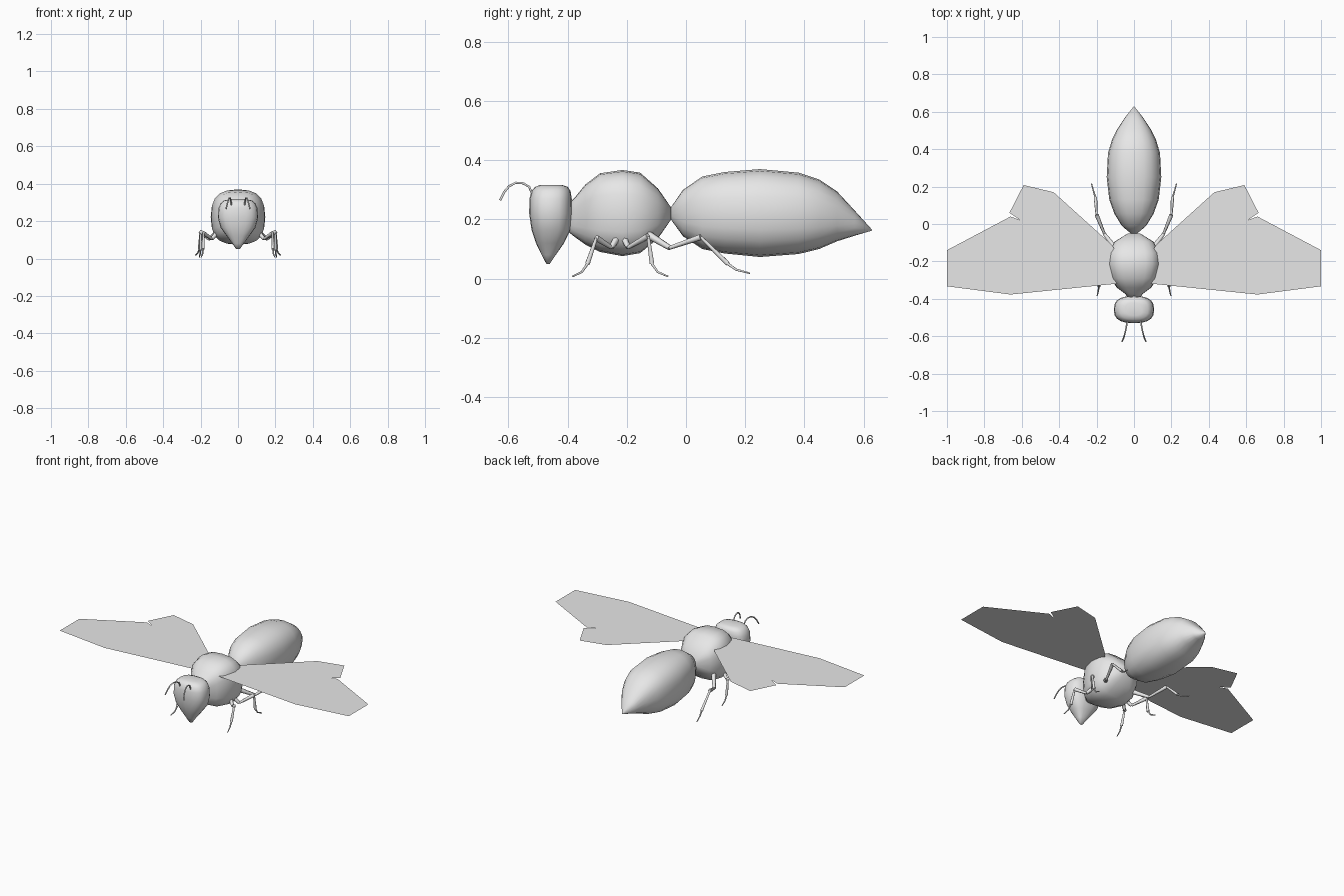
import bpy, bmesh, math

if "Cube" in bpy.data.objects:
    bpy.data.objects.remove(bpy.data.objects["Cube"])

grey = bpy.data.materials.new("plain grey")
grey.diffuse_color = (0.8, 0.8, 0.8, 1)
grey.use_nodes = True
grey.node_tree.nodes["Principled BSDF"].inputs["Base Color"].default_value = grey.diffuse_color


def add_mesh(name, bm, smooth=True):
    me = bpy.data.meshes.new(name)
    bm.to_mesh(me)
    bm.free()
    me.materials.append(grey)
    ob = bpy.data.objects.new(name, me)
    bpy.context.collection.objects.link(ob)
    for p in me.polygons:
        p.use_smooth = smooth
    return ob


def loft(name, rings, power, place, sides=20):
    """Skin rounded-square rings; place() maps ring data and unit circle to a point."""
    bm = bmesh.new()
    loops = []
    for r in rings:
        loop = []
        for i in range(sides):
            a = 2 * math.pi * i / sides
            c, s = math.cos(a), math.sin(a)
            u = math.copysign(abs(c) ** (2 / power), c)
            v = math.copysign(abs(s) ** (2 / power), s)
            loop.append(bm.verts.new(place(r, u, v)))
        loops.append(loop)
    for a, b in zip(loops, loops[1:]):
        for i in range(sides):
            j = (i + 1) % sides
            bm.faces.new((a[i], a[j], b[j], b[i]))
    bm.faces.new(loops[0])
    bm.faces.new(loops[-1])
    bmesh.ops.recalc_face_normals(bm, faces=bm.faces)
    return add_mesh(name, bm)


def along_y(r, u, v):      # ring: y, half width, bottom, top
    y, w, lo, hi = r
    return (w * u, y, (lo + hi) / 2 + (hi - lo) / 2 * v)


def along_z(r, u, v):      # ring: z, half width, front, back
    z, w, fr, bk = r
    return (w * u, (fr + bk) / 2 + (bk - fr) / 2 * v, z)


# Body parts
loft("abdomen", [
    (-0.055, 0.012, 0.205, 0.235), (-0.01, 0.065, 0.143, 0.30),
    (0.055, 0.105, 0.10, 0.345), (0.13, 0.132, 0.085, 0.36),
    (0.25, 0.146, 0.073, 0.37), (0.38, 0.139, 0.083, 0.358),
    (0.45, 0.118, 0.10, 0.335), (0.51, 0.088, 0.126, 0.295),
    (0.57, 0.048, 0.145, 0.23), (0.628, 0.002, 0.162, 0.166)], 2.4, along_y)

loft("thorax", [
    (-0.40, 0.030, 0.16, 0.25), (-0.375, 0.045, 0.14, 0.275),
    (-0.34, 0.092, 0.115, 0.318), (-0.29, 0.125, 0.09, 0.356),
    (-0.215, 0.143, 0.076, 0.367), (-0.155, 0.136, 0.086, 0.358),
    (-0.095, 0.105, 0.135, 0.305), (-0.05, 0.032, 0.20, 0.24)], 2.9, along_y)

loft("head", [
    (0.05, 0.010, -0.472, -0.460), (0.08, 0.030, -0.488, -0.44),
    (0.12, 0.060, -0.507, -0.412), (0.165, 0.093, -0.522, -0.39),
    (0.22, 0.108, -0.53, -0.385), (0.27, 0.104, -0.529, -0.386),
    (0.296, 0.092, -0.522, -0.39), (0.31, 0.075, -0.51, -0.40),
    (0.317, 0.045, -0.49, -0.42)], 2.6, along_z)


def limb(name, points, radii):
    """Tapered round tube through the points."""
    cu = bpy.data.curves.new(name, 'CURVE')
    cu.dimensions = '3D'
    cu.bevel_depth = 1.0
    cu.bevel_resolution = 1
    cu.use_fill_caps = True
    sp = cu.splines.new('POLY')
    sp.points.add(len(points) - 1)
    for p, co, r in zip(sp.points, points, radii):
        p.co = (*co, 1)
        p.radius = r
    tmp = bpy.data.objects.new(name + "_path", cu)
    bpy.context.collection.objects.link(tmp)
    bpy.context.view_layer.update()
    me = bpy.data.meshes.new_from_object(
        tmp.evaluated_get(bpy.context.evaluated_depsgraph_get()))
    bpy.data.objects.remove(tmp)
    me.materials.clear()
    me.materials.append(grey)
    for p in me.polygons:
        p.use_smooth = True
    bpy.context.collection.objects.link(bpy.data.objects.new(name, me))


# Joints of each leg: hip, lower hip, knee, ankle, mid foot, toe
legs = {
    "front_leg": [(0.10, -0.225, 0.15), (0.14, -0.252, 0.105), (0.185, -0.303, 0.137),
                  (0.187, -0.333, 0.05), (0.19, -0.352, 0.022), (0.197, -0.384, 0.007)],
    "middle_leg": [(0.10, -0.215, 0.15), (0.145, -0.195, 0.105), (0.20, -0.128, 0.143),
                   (0.20, -0.115, 0.05), (0.203, -0.095, 0.022), (0.207, -0.06, 0.007)],
    "hind_leg": [(0.10, -0.13, 0.15), (0.157, -0.055, 0.104), (0.20, 0.05, 0.14),
                 (0.206, 0.141, 0.05), (0.215, 0.17, 0.03), (0.227, 0.216, 0.018)],
}
wing = [(0.06, -0.20), (0.083, -0.318), (0.66, -0.377), (1.0, -0.333), (1.0, -0.14),
        (0.66, 0.04), (0.607, 0.02), (0.666, 0.06), (0.59, 0.208), (0.43, 0.17),
        (0.12, -0.11)]
feeler = [(0.035, -0.515, 0.275), (0.038, -0.53, 0.31), (0.041, -0.55, 0.322),
          (0.046, -0.575, 0.324), (0.052, -0.598, 0.312), (0.057, -0.614, 0.293),
          (0.064, -0.628, 0.265)]

for side, s in (("left", -1), ("right", 1)):
    # Legs: thigh and shin swell at the upper end, foot is thin
    for name, pts in legs.items():
        h, c, k, a, m, t = [(s * x, y, z) for x, y, z in pts]
        limb(f"{name}_hip_{side}", [h, c], [0.014, 0.009])
        limb(f"{name}_thigh_{side}", [c, k], [0.007, 0.011])
        limb(f"{name}_shin_{side}", [k, a], [0.006, 0.009])
        limb(f"{name}_foot_{side}", [a, m, t], [0.005, 0.004, 0.003])
    # Feelers
    limb(f"feeler_{side}", [(s * x, y, z) for x, y, z in feeler], [0.004] * len(feeler))
    # Flat wing sheet
    bm = bmesh.new()
    face = bm.faces.new([bm.verts.new((s * x, y, 0.303)) for x, y in wing])
    face.normal_update()
    if face.normal.z < 0:
        face.normal_flip()
    add_mesh(f"wing_{side}", bm, smooth=False)
